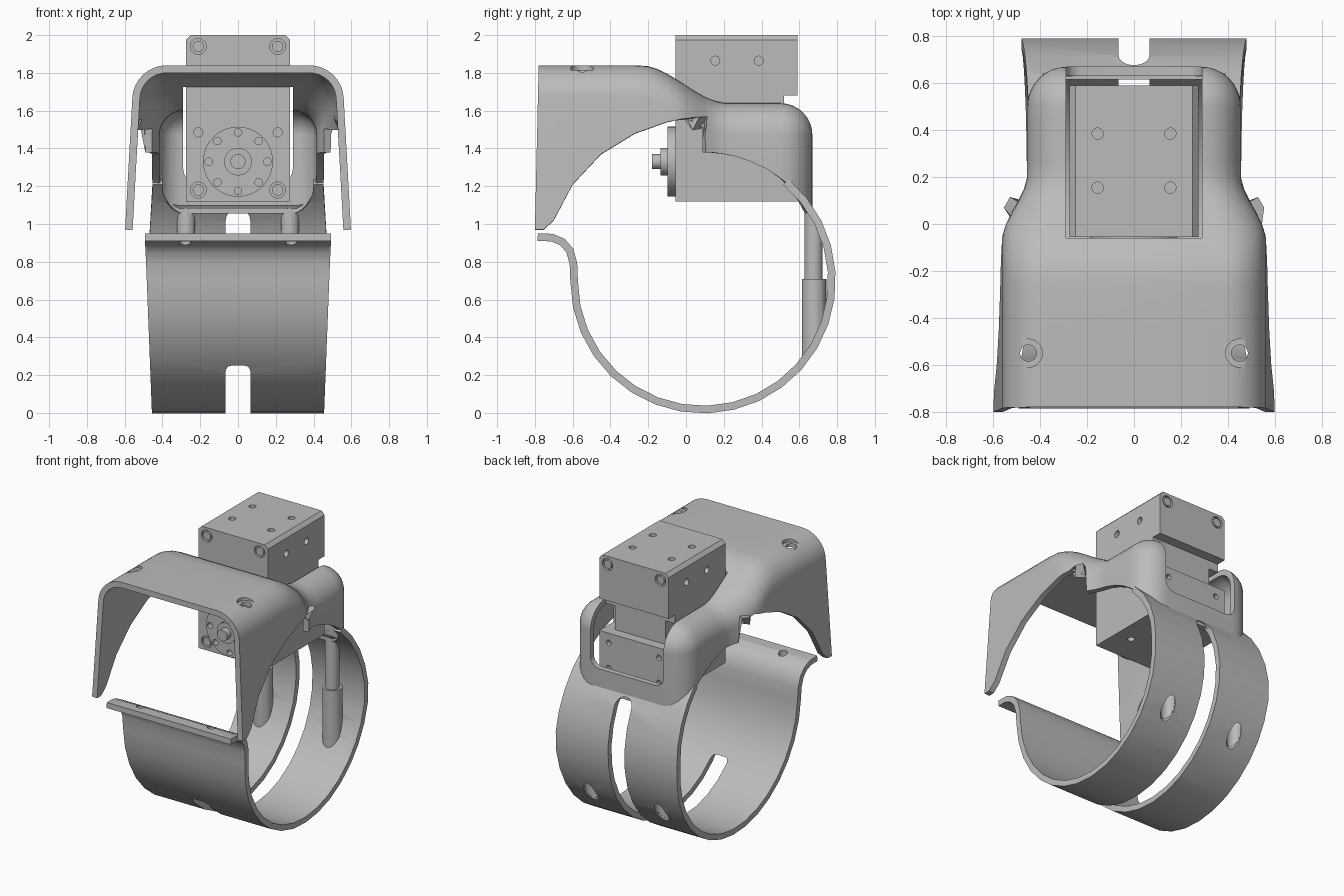
import bpy, bmesh, math
from mathutils import Matrix, Vector

if "Cube" in bpy.data.objects:
    bpy.data.objects.remove(bpy.data.objects["Cube"])

grey = bpy.data.materials.new("plain_grey")
grey.use_nodes = True
grey.diffuse_color = (0.5, 0.5, 0.5, 1)
grey.node_tree.nodes["Principled BSDF"].inputs["Base Color"].default_value = (0.5, 0.5, 0.5, 1)

AXES = {"X": Matrix.Rotation(math.pi / 2, 4, "Y"),
        "Y": Matrix.Rotation(math.pi / 2, 4, "X"),
        "Z": Matrix.Identity(4)}
RING = Vector((0, 0.09, 0.7))          # centre of the round band


def make(name, bm):
    mesh = bpy.data.meshes.new(name)
    bm.to_mesh(mesh)
    bm.free()
    obj = bpy.data.objects.new(name, mesh)
    bpy.context.collection.objects.link(obj)
    mesh.materials.append(grey)
    return obj


def add_cyl(bm, loc, axis, r, depth, segs=24, r2=None):
    m = Matrix.Translation(loc) @ AXES[axis]
    bmesh.ops.create_cone(bm, cap_ends=True, segments=segs, radius1=r,
                          radius2=r if r2 is None else r2, depth=depth, matrix=m)


def add_box(bm, lo, hi):
    lo, hi = Vector(lo), Vector(hi)
    m = Matrix.Translation((lo + hi) / 2) @ Matrix.Diagonal((*(hi - lo), 1))
    return bmesh.ops.create_cube(bm, size=1, matrix=m)["verts"]


def bevel_along(bm, verts, axis, width, segs, test=lambda p: True):
    edges = {e for v in verts for e in v.link_edges}
    pick = [e for e in edges
            if abs((e.verts[0].co - e.verts[1].co).normalized()[axis]) > 0.9
            and test((e.verts[0].co + e.verts[1].co) / 2)]
    bmesh.ops.bevel(bm, geom=pick, offset=width, segments=segs, profile=0.5, affect="EDGES")


def apply(obj, kind, **settings):
    mod = obj.modifiers.new(kind, kind)
    for key, value in settings.items():
        setattr(mod, key, value)
    bpy.context.view_layer.objects.active = obj
    bpy.ops.object.modifier_apply(modifier=mod.name)


def boolean(obj, bm, operation="DIFFERENCE"):
    tool = make("cutter", bm)
    tool.hide_render = True
    apply(obj, "BOOLEAN", operation=operation, solver="EXACT", object=tool)
    bpy.data.objects.remove(tool)


def smooth(obj, angle=32):
    bpy.ops.object.select_all(action="DESELECT")
    obj.select_set(True)
    bpy.context.view_layer.objects.active = obj
    bpy.ops.object.shade_smooth_by_angle(angle=math.radians(angle))


def lerp(points, y):
    for (a, b), (c, d) in zip(points, points[1:]):
        if y <= c:
            return b + (d - b) * max(0, (y - a) / (c - a))
    return points[-1][1]


def ease(a, b, t):
    t = min(1, max(0, t))
    return a + (b - a) * t * t * (3 - 2 * t)


# Round band with a rolled front lip
path = [(-0.785, 0.93), (-0.71, 0.928), (-0.655, 0.905), (-0.615, 0.86), (-0.596, 0.79)]
for i in range(21):
    a = math.radians(180 + i * 11.5)
    path.append((RING.y + 0.6825 * math.cos(a), RING.z + 0.6825 * math.sin(a)))
bm = bmesh.new()
rows = []
for y, z in path:
    w = 0.483 - 0.06 * (z - 0.7) if y > 0 and z > 0.7 else 0.455 + 0.04 * z
    rows.append([bm.verts.new((s * w, y, z)) for s in (-1, 1)])
for a, b in zip(rows, rows[1:]):
    bm.faces.new((a[0], a[1], b[1], b[0]))
band = make("round_band", bm)
apply(band, "SOLIDIFY", thickness=0.04, offset=0, use_even_offset=True)

# Slot around the back and bottom, and room for the housing
bm = bmesh.new()
verts = add_box(bm, (-0.065, -0.8, -0.1), (0.065, 0.5, 0.25))
bevel_along(bm, verts, 1, 0.03, 4, lambda p: p.z > 0.2)
boolean(band, bm)
bm = bmesh.new()
verts = add_box(bm, (-0.065, 0.4, -0.1), (0.065, 0.95, 1.08))
bevel_along(bm, verts, 1, 0.064, 8, lambda p: p.z > 1)
boolean(band, bm)
bm = bmesh.new()
verts = add_box(bm, (-0.4, 0.2, 1.1), (0.4, 0.64, 1.5))
bevel_along(bm, verts, 1, 0.08, 5)
boolean(band, bm)

# Cable holes in the lip and the lower back
bm = bmesh.new()
for s in (-1, 1):
    add_cyl(bm, (s * 0.28, -0.7, 0.93), "Z", 0.03, 0.2)
    add_cyl(bm, (s * 0.28, 0.675, 0.35), "Z", 0.048, 0.5)
boolean(band, bm)
smooth(band)

# Cable guides on the inner back wall
for s, side in ((-1, "right"), (1, "left")):
    for part, r, lo, hi, y in (("sleeve", 0.065, 0.2, 0.71, 0.678),
                               ("tube", 0.048, 0.7, 1.13, 0.675)):
        bm = bmesh.new()
        add_cyl(bm, (s * 0.275, y, (lo + hi) / 2), "Z", r, hi - lo)
        guide = make(f"cable_{part}_{side}", bm)
        bm = bmesh.new()
        add_cyl(bm, RING, "X", 0.69, 2, 64)
        boolean(guide, bm, "INTERSECT")
        if part == "sleeve":
            bm = bmesh.new()
            add_cyl(bm, (s * 0.28, 0.675, 0.35), "Z", 0.047, 0.5)
            boolean(guide, bm)
        smooth(guide)

# Canopy and rear housing, lofted from front to back as one shell
RADIUS = 0.17
lower_edge = [(-0.78, 0.97), (-0.735, 0.97), (-0.7, 1.02), (-0.6, 1.21), (-0.45, 1.37),
              (-0.27, 1.48), (-0.1, 1.54), (0, 1.56), (0.1, 1.57)]
stations = [y for y, z in lower_edge[:-3]]
stations += [-0.2 + i * 0.05 for i in range(6)] + [0.095, 0.105]
stations += [0.15, 0.2, 0.26, 0.35, 0.43]
stations = [(y, 0) for y in sorted(stations)]
for i in range(9):
    a = i * math.pi / 16
    stations.append((0.5 + RADIUS * math.sin(a), RADIUS * (1 - math.cos(a))))

bm = bmesh.new()
sections = []
for y, inset in stations:
    top = ease(1.84, 1.64, (y + 0.24) / 0.46) - inset
    half = ease(0.55, 0.455, (y + 0.06) / 0.27) - inset
    r = max(RADIUS - inset, 0.03)
    low = lerp(lower_edge, y)
    if y > 0.1:
        low = RING.z + math.sqrt(0.68 ** 2 - (y - RING.y) ** 2)
    splay = ease(0.055, 0, (y + 0.1) / 0.3)
    ring = [(-half, low)]
    for s in (-1, 1):
        for i in range(9):
            a = i * math.pi / 16 if s < 0 else (8 - i) * math.pi / 16
            ring.append((s * (half - r + r * math.cos(a)), top - r + r * math.sin(a)))
    ring.append((half, low))
    lean = 0.023 if y < -0.72 else 0
    sections.append([bm.verts.new((x + math.copysign(splay * (top - z), x),
                                   y - lean * (top - z), z)) for x, z in ring])
for a, b in zip(sections, sections[1:]):
    for i in range(len(a) - 1):
        bm.faces.new((a[i], a[i + 1], b[i + 1], b[i]))
bm.faces.new(sections[-1])
canopy = make("canopy_and_housing", bm)
apply(canopy, "SOLIDIFY", thickness=0.04, offset=-1)

# Opening for the motor, and two countersunk screw holes
bm = bmesh.new()
verts = add_box(bm, (-0.29, -0.06, 1.22), (0.29, 0.8, 2.2))
bevel_along(bm, verts, 1, 0.07, 5, lambda p: p.z < 1.5)
boolean(canopy, bm)
bm = bmesh.new()
for s in (-1, 1):
    add_cyl(bm, (s * 0.45, -0.55, 1.9), "Z", 0.06, 0.17)
boolean(canopy, bm)
bm = bmesh.new()
for s in (-1, 1):
    add_cyl(bm, (s * 0.45, -0.55, 1.8), "Z", 0.035, 0.3)
boolean(canopy, bm)
smooth(canopy)

# Motor case with a recess at the back
bm = bmesh.new()
verts = add_box(bm, (-0.275, -0.055, 1.12), (0.275, 0.59, 2))
bevel_along(bm, verts, 1, 0.025, 1, lambda p: p.z > 1.9)
motor = make("motor_case", bm)
bm = bmesh.new()
add_box(bm, (-0.4, 0.52, 1.45), (0.4, 0.7, 1.68))
boolean(motor, bm)
bm = bmesh.new()
for s in (-1, 1):
    add_box(bm, (s * 0.3 - 0.1, 0.43, 1.45), (s * 0.3 + 0.1, 0.7, 1.62))
boolean(motor, bm)

# Screw holes on every side of the case
bm = bmesh.new()
for s in (-1, 1):
    for face in (-0.055, 0.59):
        for z in (1.18, 1.94):
            if face < 0 or z > 1.5:
                add_cyl(bm, (s * 0.21, face, z), "Y", 0.042, 0.04)
    add_cyl(bm, (s * 0.21, -0.055, 1.485), "Y", 0.024, 0.06, 16)
    for z in (1.2, 1.38):
        add_cyl(bm, (s * 0.2, 0.59, z), "Y", 0.02, 0.06, 16)
    for y in (0.155, 0.385):
        add_cyl(bm, (s * 0.275, y, 1.865), "X", 0.024, 0.06, 16)
        for z in (1.12, 2):
            add_cyl(bm, (s * 0.155, y, z), "Z", 0.024, 0.06, 16)
boolean(motor, bm)
smooth(motor)

# Screw heads
bm = bmesh.new()
for s in (-1, 1):
    for y, z in ((-0.045, 1.18), (-0.045, 1.94), (0.58, 1.94)):
        add_cyl(bm, (s * 0.21, y, z), "Y", 0.03, 0.018, 16)
smooth(make("screw_heads", bm))

# Output horn, hub and shaft tip
bm = bmesh.new()
add_cyl(bm, (0, -0.075, 1.33), "Y", 0.185, 0.045, 48)
horn = make("output_horn", bm)
bm = bmesh.new()
for i in range(8):
    a = i * math.pi / 4
    add_cyl(bm, (0.155 * math.cos(a), -0.08, 1.33 + 0.155 * math.sin(a)), "Y", 0.02, 0.1, 16)
boolean(horn, bm)
smooth(horn)
for name, y, r in (("horn_hub", -0.11, 0.073), ("shaft_tip", -0.155, 0.04)):
    bm = bmesh.new()
    add_cyl(bm, (0, y, 1.33), "Y", r, 0.05, 32)
    smooth(make(name, bm))
